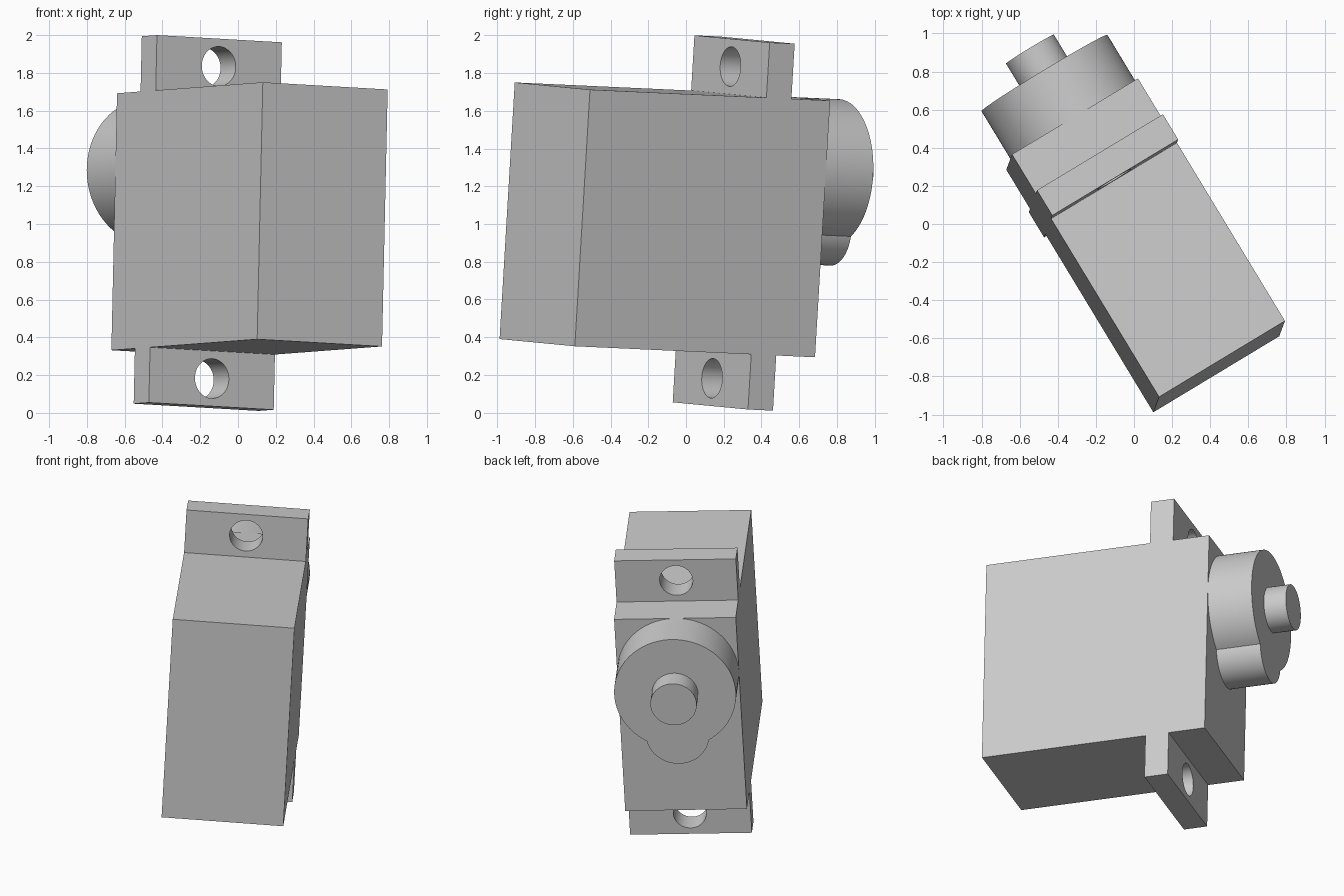
import bpy, bmesh
from math import radians, cos, sin, atan2, pi
from mathutils import Matrix, Vector

default = bpy.data.objects.get("Cube")
if default:
    bpy.data.objects.remove(default)

# One plain grey for every part
grey = bpy.data.materials.new("plain grey")
grey.use_nodes = True
grey.diffuse_color = (0.6, 0.6, 0.6, 1)
grey.node_tree.nodes["Principled BSDF"].inputs["Base Color"].default_value = grey.diffuse_color

# Tilted pose of the whole motor: local x = width, y = depth (shaft at +y), z = height
up = Vector((0.022, 0.059, 0.998)).normalized()
side = Vector((0.855, 0.516, -0.05))
back = up.cross(side).normalized()
side = back.cross(up)
pose = Matrix.Translation((0.061, -0.112, 1.022)) @ Matrix((side, back, up)).transposed().to_4x4()

# Main dimensions
W, D, H = 0.773, 1.49, 1.363
TAB_H, TAB_T, TAB_Y = 0.293, 0.155, 0.427
GEAR_R, GEAR_Z, GEAR_L = W / 2, (H - W) / 2, 0.293
LOBE_R, LOBE_Z = 0.2, -0.002
SHAFT_R, SHAFT_L = 0.147, 0.147


def finish(name, bm):
    bmesh.ops.recalc_face_normals(bm, faces=bm.faces)
    mesh = bpy.data.meshes.new(name)
    bm.to_mesh(mesh)
    bm.free()
    mesh.materials.append(grey)
    ob = bpy.data.objects.new(name, mesh)
    bpy.context.collection.objects.link(ob)
    ob.matrix_world = pose
    return ob


def activate(ob):
    bpy.ops.object.select_all(action='DESELECT')
    ob.select_set(True)
    bpy.context.view_layer.objects.active = ob


def smooth(ob):
    activate(ob)
    bpy.ops.object.shade_smooth_by_angle(angle=radians(30))


def box(name, size, centre):
    bm = bmesh.new()
    bmesh.ops.create_cube(bm, size=1, matrix=Matrix.Translation(centre) @ Matrix.Diagonal((*size, 1)))
    return finish(name, bm)


def cylinder(name, radius, length, centre):
    bm = bmesh.new()
    bmesh.ops.create_cone(bm, cap_ends=True, segments=64, radius1=radius, radius2=radius, depth=length,
                          matrix=Matrix.Translation(centre) @ Matrix.Rotation(pi / 2, 4, 'X'))
    return finish(name, bm)


def arc(radius, z, start, end, steps):
    angles = [start + (end - start) * i / steps for i in range(steps + 1)]
    return [(radius * cos(a), D / 2, z + radius * sin(a)) for a in angles]


# Body
box("motor_body", (W, D, H), (0, 0, 0))

# Mounting tabs above and below, each with a screw hole
for name, sign in (("upper_mounting_tab", 1), ("lower_mounting_tab", -1)):
    centre = (0, TAB_Y, sign * (H + TAB_H) / 2)
    tab = box(name, (W, TAB_T, TAB_H), centre)
    cutter = cylinder("hole_cutter", 0.105, TAB_T * 2, centre)
    cutter.hide_render = True
    cut = tab.modifiers.new("screw hole", 'BOOLEAN')
    cut.operation, cut.solver, cut.object = 'DIFFERENCE', 'EXACT', cutter
    activate(tab)
    bpy.ops.object.modifier_apply(modifier=cut.name)
    bpy.data.objects.remove(cutter)
    smooth(tab)

# Gear housing: large disc merged with a smaller lobe below it, as one outline
gap = GEAR_Z - LOBE_Z
drop = (gap ** 2 + GEAR_R ** 2 - LOBE_R ** 2) / (2 * gap)
half = (GEAR_R ** 2 - drop ** 2) ** 0.5
big = atan2(-drop, half)
small = atan2(gap - drop, half)
outline = arc(GEAR_R, GEAR_Z, big, pi - big, 72)
outline += arc(LOBE_R, LOBE_Z, -pi - small, small, 40)[1:-1]
bm = bmesh.new()
face = bm.faces.new([bm.verts.new(p) for p in outline])
extruded = bmesh.ops.extrude_face_region(bm, geom=[face], use_keep_orig=True)
moved = [g for g in extruded["geom"] if isinstance(g, bmesh.types.BMVert)]
bmesh.ops.translate(bm, verts=moved, vec=(0, GEAR_L, 0))
smooth(finish("gear_housing", bm))

# Output shaft
smooth(cylinder("output_shaft", SHAFT_R, SHAFT_L, (0, D / 2 + GEAR_L + SHAFT_L / 2, GEAR_Z)))
